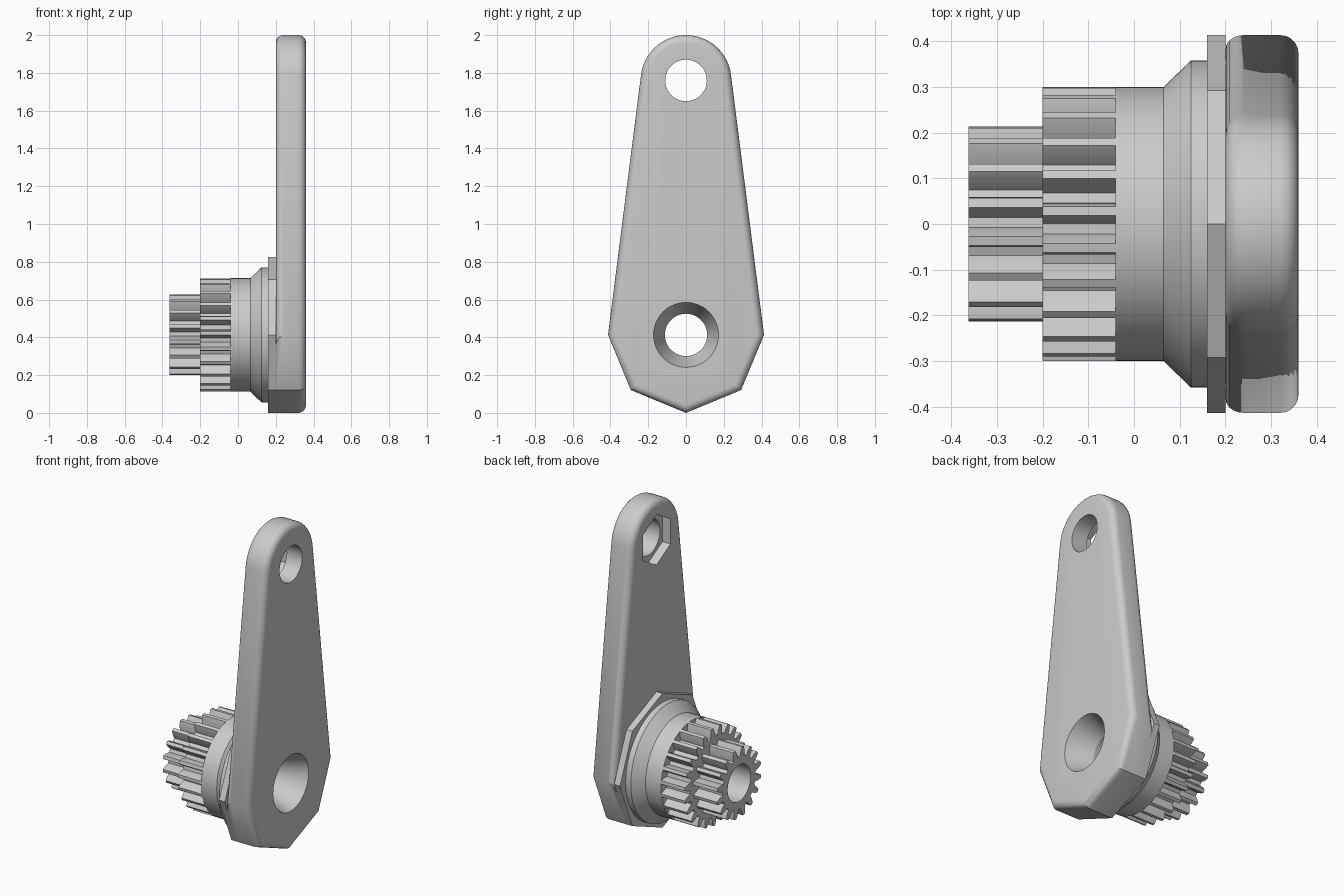
import bpy, bmesh, math
from mathutils import Vector

cube = bpy.data.objects.get("Cube")
if cube:
    bpy.data.objects.remove(cube, do_unlink=True)

AXIS_Z = 0.413      # height of the gear shaft
TOP_Z = 1.76        # centre of the upper hole
TIP_R = 0.24        # radius of the rounded arm end

grey = bpy.data.materials.new("light_grey")
grey.use_nodes = True
grey.diffuse_color = (0.6, 0.6, 0.6, 1)
grey.node_tree.nodes["Principled BSDF"].inputs["Base Color"].default_value = (0.6, 0.6, 0.6, 1)


def ring(radius, sides, z=AXIS_Z):
    """Regular outline in the y-z plane, starting at the top."""
    return [(radius * math.sin(a), z + radius * math.cos(a))
            for a in (2 * math.pi * i / sides for i in range(sides))]


def loft(sections):
    """Closed solid through outlines placed along x."""
    bm = bmesh.new()
    loops = [[bm.verts.new((x, y, z)) for y, z in outline] for x, outline in sections]
    for a, b in zip(loops, loops[1:]):
        for i in range(len(a)):
            j = (i + 1) % len(a)
            bm.faces.new((a[i], a[j], b[j], b[i]))
    bm.faces.new(loops[0])
    bm.faces.new(loops[-1])
    bmesh.ops.recalc_face_normals(bm, faces=bm.faces)
    return bm


def make(name, bm):
    mesh = bpy.data.meshes.new(name)
    bm.to_mesh(mesh)
    bm.free()
    mesh.materials.append(grey)
    obj = bpy.data.objects.new(name, mesh)
    bpy.context.collection.objects.link(obj)
    return obj


def activate(obj):
    bpy.ops.object.select_all(action='DESELECT')
    obj.select_set(True)
    bpy.context.view_layer.objects.active = obj


def cut(obj, cutters):
    activate(obj)
    for cutter in cutters:
        mod = obj.modifiers.new("cut", 'BOOLEAN')
        mod.operation = 'DIFFERENCE'
        mod.solver = 'EXACT'
        mod.object = cutter
        bpy.ops.object.modifier_apply(modifier=mod.name)
    bpy.ops.object.shade_smooth_by_angle(angle=math.radians(30))


def gear_outline(teeth, tip, first_deg):
    """Toothed outline: root, pitch and tip points on both flanks."""
    module = 2 * tip / (teeth + 2)
    root, pitch_r = tip - 2.25 * module, tip - module
    step = 2 * math.pi / teeth
    flank = [(-0.33, root), (-0.24, pitch_r), (-0.12, tip)]
    flank += [(-f, r) for f, r in reversed(flank)]
    points = []
    for i in range(teeth):
        for f, r in flank:
            a = math.radians(first_deg) + (i + f) * step
            points.append((r * math.sin(a), AXIS_Z + r * math.cos(a)))
    return points


# Arm: lower half of an octagon running tangentially into a round tip
octagon = ring(AXIS_Z, 8)
lower = octagon[2:7]
reach = TOP_Z - AXIS_Z
start = math.acos(TIP_R / math.hypot(AXIS_Z, reach)) - math.atan2(reach, AXIS_Z)
SEG = 32
arc = []
for i in range(SEG + 1):
    a = math.pi - start - (math.pi - 2 * start) * i / SEG
    arc.append((TIP_R * math.cos(a), TOP_Z + TIP_R * math.sin(a)))
outline = lower + arc
bm = loft([(0.2, outline), (0.36, outline)])
rim = []
for e in bm.edges:
    p, q = (v.co for v in e.verts)
    outer = min(p.x, q.x) > 0.3
    inner_upper = max(p.x, q.x) < 0.3 and max(p.z, q.z) > AXIS_Z + 0.1
    if outer or inner_upper:
        rim.append(e)
bmesh.ops.bevel(bm, geom=rim, offset=0.04, offset_type='OFFSET', segments=5,
                profile=0.5, affect='EDGES', clamp_overlap=False)
arm = make("arm", bm)

# Octagonal flange, stepped collar and the two gears
flange = make("flange", loft([(0.16, octagon), (0.2, octagon)]))
collar = make("collar", loft([(x, ring(r, 64)) for x, r in
                              [(-0.04, 0.3), (0.065, 0.3), (0.125, 0.358), (0.16, 0.358)]]))
big = gear_outline(23, 0.3, 5.5)
small = gear_outline(16, 0.215, 12.5)
large_gear = make("large_gear", loft([(-0.2, big), (-0.04, big)]))
small_gear = make("small_gear", loft([(-0.362, small), (-0.2, small)]))

# Cutters: flared shaft bore, upper hole and hexagonal nut pocket
bore = make("bore_cutter", loft([(x, ring(r, 48)) for x, r in
                                 [(-0.5, 0.112), (0.2, 0.112), (0.36, 0.172), (0.44, 0.202)]]))
hole = make("hole_cutter", loft([(x, ring(0.11, 48, TOP_Z)) for x in (0.1, 0.5)]))
pocket = make("pocket_cutter", loft([(x, ring(0.155, 6, TOP_Z)) for x in (0.1, 0.255)]))

cut(arm, [bore, hole, pocket])
for part in (flange, collar, large_gear, small_gear):
    cut(part, [bore])
for cutter in (bore, hole, pocket):
    bpy.data.objects.remove(cutter, do_unlink=True)
